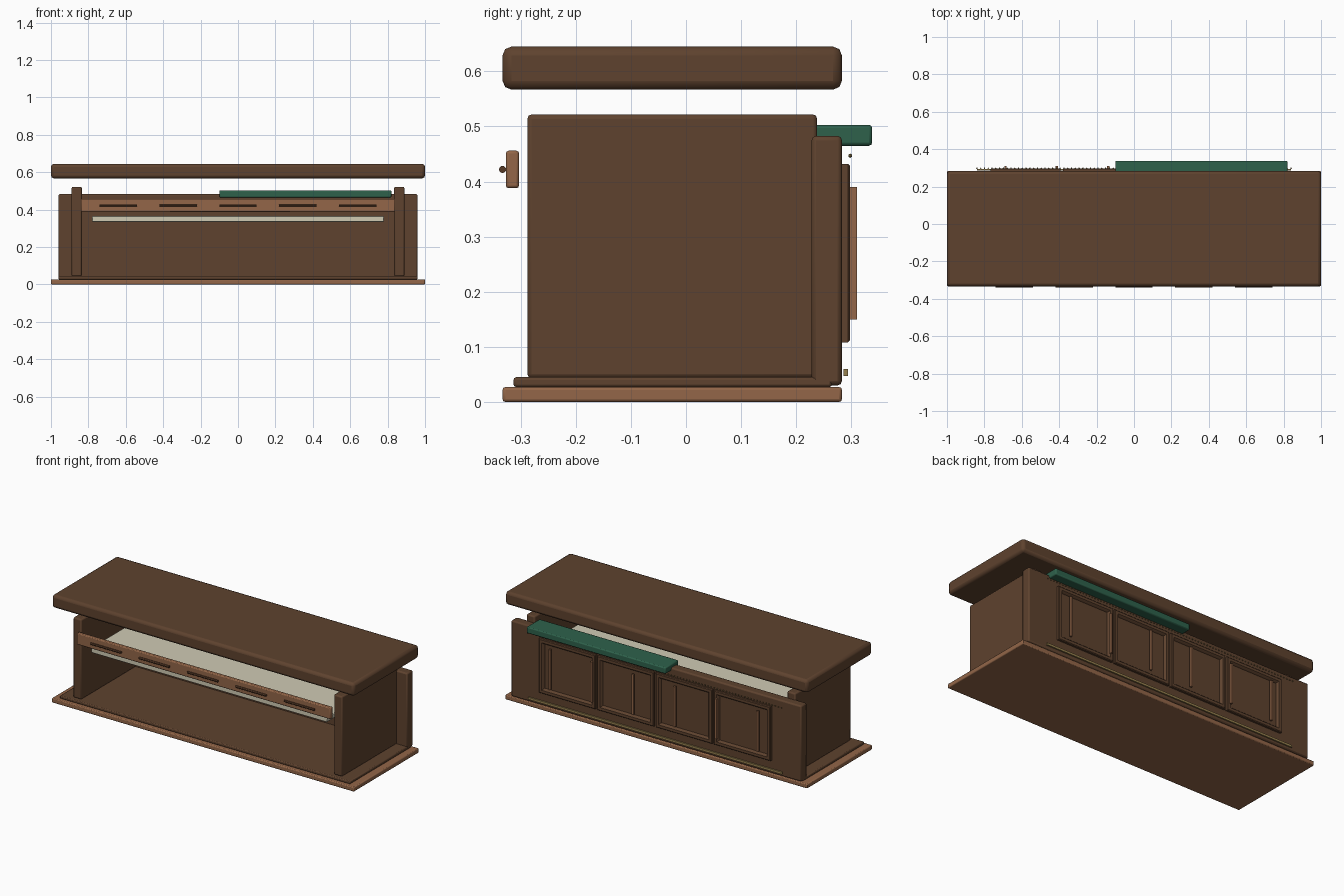
import bpy
import bmesh
import math
from mathutils import Matrix, Vector

old = bpy.data.objects.get("Cube")
if old:
    bpy.data.objects.remove(old, do_unlink=True)


def material(name, rgb):
    """Flat colour from sRGB 0-255 values."""
    col = [((c / 255 + 0.055) / 1.055) ** 2.4 for c in rgb] + [1.0]
    m = bpy.data.materials.new(name)
    m.use_nodes = True
    m.diffuse_color = col
    m.node_tree.nodes["Principled BSDF"].inputs["Base Color"].default_value = col
    return m


DARK = material("dark wood", (94, 66, 46))
LIGHT = material("light wood", (147, 102, 72))
PULL = material("pull brown", (84, 56, 38))
GREEN = material("green cushion", (46, 97, 75))
CREAM = material("cream board", (208, 203, 180))
BRASS = material("aged brass", (150, 128, 78))


def finish(name, bm, mat, bevel=0):
    me = bpy.data.meshes.new(name)
    bm.to_mesh(me)
    bm.free()
    ob = bpy.data.objects.new(name, me)
    bpy.context.collection.objects.link(ob)
    me.materials.append(mat)
    if bevel:
        mod = ob.modifiers.new("edges", 'BEVEL')
        mod.width = bevel
        mod.segments = 2
    for o in bpy.context.selected_objects:
        o.select_set(False)
    ob.select_set(True)
    bpy.context.view_layer.objects.active = ob
    bpy.ops.object.shade_smooth_by_angle(angle=math.radians(30))


def box(name, x, y, z, mat, bevel=0):
    bm = bmesh.new()
    size = Vector((x[1] - x[0], y[1] - y[0], z[1] - z[0]))
    mid = Vector((x[0] + x[1], y[0] + y[1], z[0] + z[1])) / 2
    place = Matrix.Translation(mid) @ Matrix.Diagonal(size).to_4x4()
    bmesh.ops.create_cube(bm, size=1, matrix=place)
    finish(name, bm, mat, bevel)


# Carcass: base, plinth, floating top, back and sides
box("base_board", (-1, 1), (-.333, .283), (0, .027), LIGHT, .005)
box("plinth", (-.96, .96), (-.313, .265), (.027, .045), DARK, .005)
box("top_slab", (-1, 1), (-.333, .283), (.567, .645), DARK, .016)
box("back_panel", (-.96, .96), (.228, .283), (.03, .483), DARK, .008)
for side, s in (("left", 1), ("right", -1)):
    box(side + "_side_panel", sorted((s * .835, s * .89)), (-.288, .238), (.043, .522), DARK, .008)

# Inner board and cushion
box("inner_board", (-.78, .78), (-.275, .215), (.335, .365), CREAM, .004)
box("cushion", (-.1, .82), (.213, .338), (.465, .503), GREEN, .006)

# Front rail with five horizontal pulls
box("front_rail", (-.84, .84), (-.327, -.303), (.388, .456), LIGHT, .005)
for i in range(5):
    bm = bmesh.new()
    place = Matrix.Translation((.32 * (i - 2), -.333, .422)) @ Matrix.Rotation(math.pi / 2, 4, 'Y')
    bmesh.ops.create_cone(bm, cap_ends=True, segments=12, radius1=.0065, radius2=.0065,
                          depth=.2, matrix=place)
    finish(f"rail_pull_{i + 1}", bm, PULL)

# Four moulded frames on the back, each a rectangle swept outward with a raised lip
LOW, HIGH, HALF = .108, .432, .187
PROFILE = [(0, .282), (0, .294), (.004, .298), (.02, .298), (.027, .290), (.03, .282)]
for i in range(4):
    cx = .386 * (i - 1.5)
    bm = bmesh.new()
    rings = []
    for inset, y in PROFILE:
        w, lo, hi = HALF - inset, LOW + inset, HIGH - inset
        rings.append([bm.verts.new((cx + sx * w, y, z))
                      for sx, z in ((-1, lo), (1, lo), (1, hi), (-1, hi))])
    for a, b in zip(rings, rings[1:] + rings[:1]):
        for k in range(4):
            n = (k + 1) % 4
            bm.faces.new((a[k], a[n], b[n], b[k]))
    bmesh.ops.recalc_face_normals(bm, faces=bm.faces)
    finish(f"back_frame_{i + 1}", bm, DARK)

# Six slim upright bars over the frames
for i in range(6):
    x = .275 * (i - 2.5)
    box(f"back_bar_{i + 1}", (x - .006, x + .006), (.297, .31), (.15, .39), LIGHT)

# Brass foot strip and a row of nail heads
box("foot_strip", (-.84, .84), (.286, .294), (.047, .06), BRASS)
bm = bmesh.new()
COUNT = 84
for i in range(COUNT):
    x = -.84 + 1.68 * i / (COUNT - 1)
    bmesh.ops.create_icosphere(bm, subdivisions=1, radius=.004,
                               matrix=Matrix.Translation((x, .298, .447)))
finish("nail_heads", bm, BRASS)
